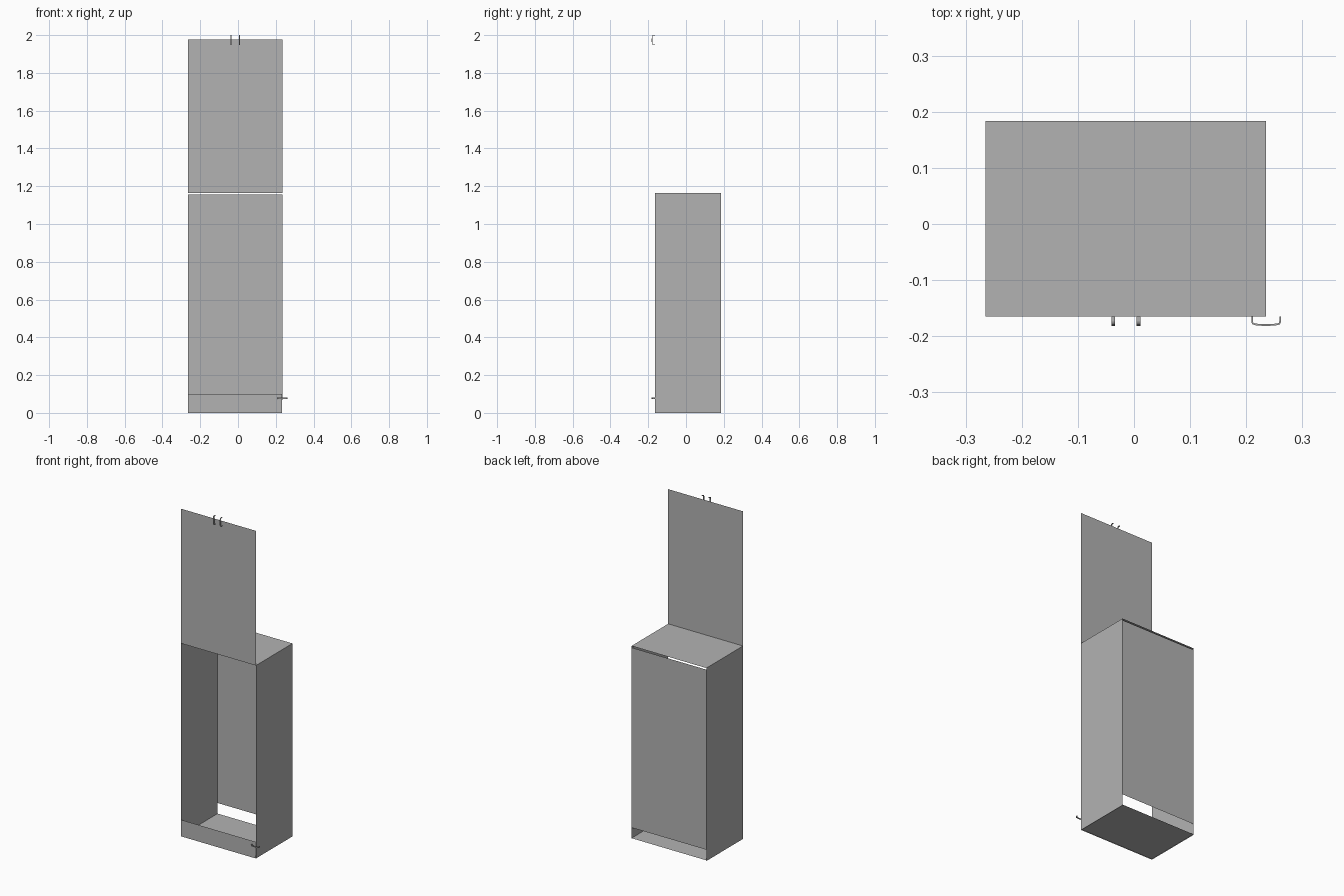
import bpy, bmesh
from mathutils import Vector

if "Cube" in bpy.data.objects:
    bpy.data.objects.remove(bpy.data.objects["Cube"])

grey = bpy.data.materials.new("mid_grey")
grey.diffuse_color = (0.45, 0.45, 0.45, 1)
grey.use_nodes = True
grey.node_tree.nodes["Principled BSDF"].inputs["Base Color"].default_value = grey.diffuse_color

X0, X1 = -0.265, 0.235      # cabinet width
Y0, Y1 = -0.165, 0.184      # cabinet depth
TOP = 1.165


def finish(name, bm):
    me = bpy.data.meshes.new(name)
    bm.to_mesh(me)
    bm.free()
    me.materials.append(grey)
    ob = bpy.data.objects.new(name, me)
    bpy.context.collection.objects.link(ob)
    return ob


def sheet(name, origin, u, v):
    """Thin flat panel spanned by two edge vectors."""
    o, u, v = Vector(origin), Vector(u), Vector(v)
    bm = bmesh.new()
    bm.faces.new([bm.verts.new(p) for p in (o, o + u, o + u + v, o + v)])
    finish(name, bm)


W, D = X1 - X0, Y1 - Y0

# Carcass panels
sheet("left_side", (X0, Y1, 0), (0, -D, 0), (0, 0, TOP))
sheet("right_side", (X1, Y0, 0), (0, D, 0), (0, 0, TOP))
sheet("top_panel", (X0, Y0, TOP), (W, 0, 0), (0, D, 0))
sheet("floor_panel", (X0, Y0, 0.004), (W, 0, 0), (0, D, 0))
sheet("back_panel", (X1, Y1, 0.068), (-W, 0, 0), (0, 0, 1.155 - 0.068))

# Fronts: low kick board and the raised door standing above the box
sheet("kick_board", (X0, Y0, 0), (W - 0.003, 0, 0), (0, 0, 0.1))
sheet("raised_door", (X0, Y0, TOP), (W, 0, 0), (0, 0, 1.978 - TOP))


# Bow handles: flat bar swept along a rounded U path
def handle(name, centre, along, across):
    c, a, w = Vector(centre), Vector(along), Vector(across)
    out = Vector((0, -1, 0))
    half = [(0.025, 0.0), (0.025, 0.009), (0.0235, 0.0125), (0.020, 0.0138), (0.010, 0.0148)]
    path = half + [(0, 0.015)] + [(-s, d) for s, d in reversed(half)]
    pts = [Vector(p) for p in path]
    bm = bmesh.new()
    rings = []
    for i, p in enumerate(pts):
        t = (pts[min(i + 1, len(pts) - 1)] - pts[max(i - 1, 0)]).normalized()
        n = Vector((-t.y, t.x))
        ring = []
        for sn, sw in ((-1, -1), (1, -1), (1, 1), (-1, 1)):
            q = p + n * sn * 0.0015
            ring.append(bm.verts.new(c + a * q.x + out * q.y + w * sw * 0.0035))
        rings.append(ring)
    for r, s in zip(rings, rings[1:]):
        for k in range(4):
            bm.faces.new((r[k], r[(k + 1) % 4], s[(k + 1) % 4], s[k]))
    bm.faces.new(rings[0])
    bm.faces.new(rings[-1])
    bmesh.ops.recalc_face_normals(bm, faces=bm.faces)
    finish(name, bm)


handle("door_handle_left", (-0.037, Y0, 1.9735), (0, 0, 1), (1, 0, 0))
handle("door_handle_right", (0.008, Y0, 1.9735), (0, 0, 1), (1, 0, 0))
handle("drawer_handle", (0.2355, Y0, 0.078), (1, 0, 0), (0, 0, 1))
